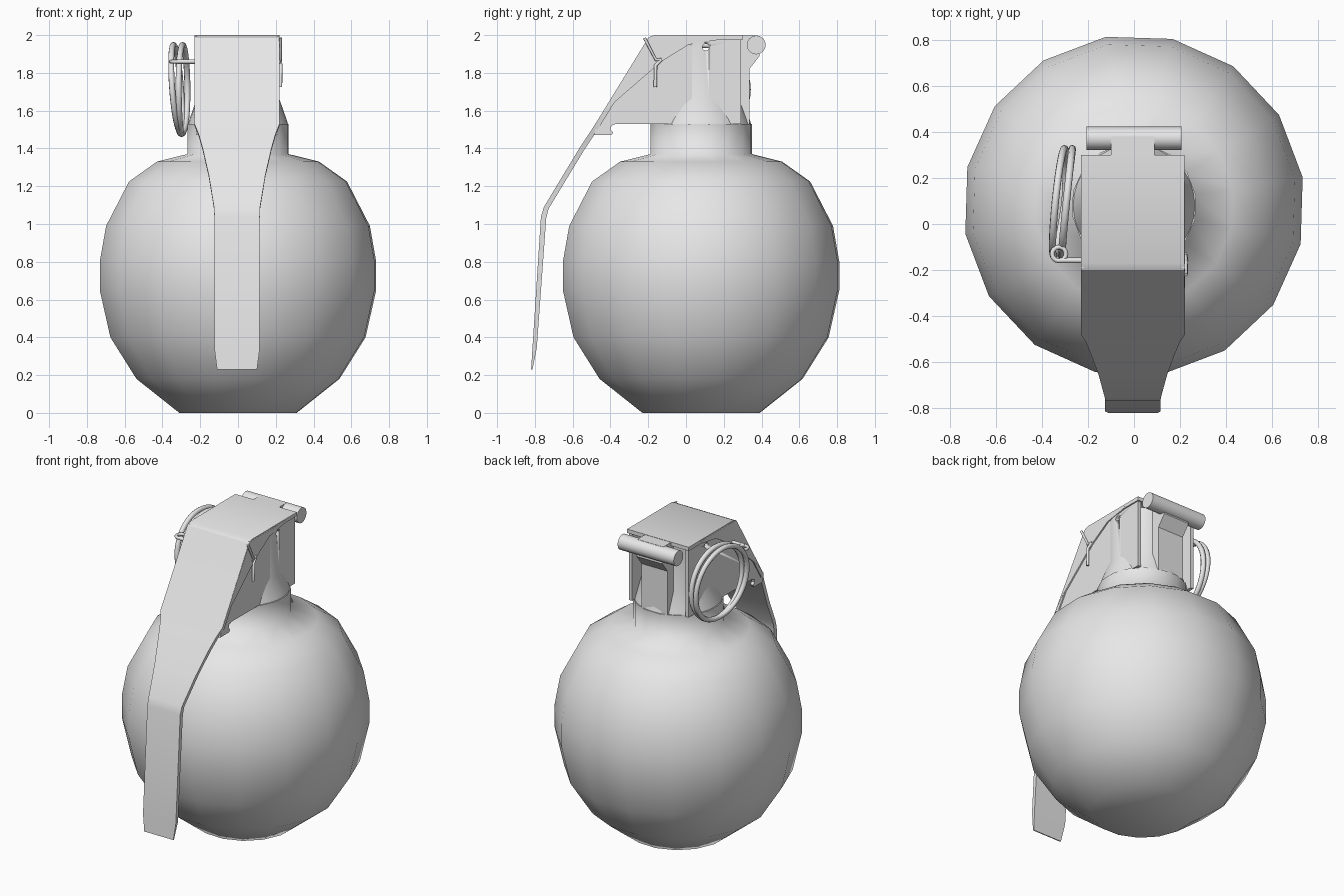
import bpy, bmesh, math
from math import sin, cos, pi, radians

cube = bpy.data.objects.get("Cube")
if cube:
    bpy.data.objects.remove(cube, do_unlink=True)

grey = bpy.data.materials.new("plain_grey")
grey.use_nodes = True
grey.diffuse_color = (0.8, 0.8, 0.8, 1)
grey.node_tree.nodes["Principled BSDF"].inputs["Base Color"].default_value = (0.8, 0.8, 0.8, 1)

CY = 0.08     # y of the body axis
LX = -0.005   # x of the lever's centre line


def select(ob):
    bpy.ops.object.select_all(action='DESELECT')
    ob.select_set(True)
    bpy.context.view_layer.objects.active = ob


def add_object(name, bm, angle=30):
    bmesh.ops.recalc_face_normals(bm, faces=bm.faces[:])
    me = bpy.data.meshes.new(name)
    bm.to_mesh(me)
    bm.free()
    me.materials.append(grey)
    ob = bpy.data.objects.new(name, me)
    bpy.context.collection.objects.link(ob)
    select(ob)
    bpy.ops.object.shade_smooth_by_angle(angle=radians(angle))
    return ob


def loft(name, rings, angle=30):
    """Bridge successive closed rings of points and cap both ends."""
    bm = bmesh.new()
    vs = [[bm.verts.new(p) for p in r] for r in rings]
    n = len(vs[0])
    for a, b in zip(vs, vs[1:]):
        for i in range(n):
            j = (i + 1) % n
            bm.faces.new((a[i], a[j], b[j], b[i]))
    bm.faces.new(vs[0])
    bm.faces.new(vs[-1])
    return add_object(name, bm, angle)


def lathe(name, profile, sides, phase=0, angle=30):
    """Turn an (r, z) profile about the body axis."""
    return loft(name, [[(r * cos(phase + 2 * pi * i / sides),
                         CY + r * sin(phase + 2 * pi * i / sides), z)
                        for i in range(sides)] for r, z in profile], angle)


def plate(name, outline, x0, x1):
    """Extrude a (y, z) outline along x."""
    return loft(name, [[(x, y, z) for y, z in outline] for x in (x0, x1)])


def wire(name, pts, radius, closed=False):
    cu = bpy.data.curves.new(name, 'CURVE')
    cu.dimensions = '3D'
    cu.bevel_depth = radius
    cu.bevel_resolution = 2
    cu.use_fill_caps = True
    sp = cu.splines.new('POLY')
    sp.points.add(len(pts) - 1)
    for p, c in zip(sp.points, pts):
        p.co = (*c, 1)
    sp.use_cyclic_u = closed
    cu.materials.append(grey)
    ob = bpy.data.objects.new(name, cu)
    bpy.context.collection.objects.link(ob)
    select(ob)
    bpy.ops.object.convert(target='MESH')
    bpy.ops.object.shade_smooth_by_angle(angle=radians(50))


# Round body with its neck
lathe("body", [(0.315, 0), (0.545, 0.18), (0.685, 0.4), (0.742, 0.65), (0.742, 0.8),
               (0.708, 0.99), (0.585, 1.225), (0.435, 1.33), (0.272, 1.37), (0.272, 1.53)],
      16, radians(9.5), 80)

# Fuze core with a flared skirt at its foot
core = lathe("fuze_core", [(0.264, 1.53), (0.26, 1.545), (0.218, 1.665), (0.218, 1.985)], 32)

# Side plates of the fuze housing, hooked at the front
side_outline = [(0.29, 1.53), (0.29, 1.985), (-0.18, 1.985), (-0.465, 1.54), (-0.49, 1.47),
                (-0.395, 1.47), (-0.385, 1.485), (-0.4, 1.5), (-0.395, 1.52), (-0.37, 1.53)]
flange_outline = [(0.184, 1.992), (0.16, 1.973), (0.015, 1.95), (-0.13, 1.86),
                  (-0.43, 1.60), (-0.48, 1.53), (-0.19, 1.992)]
drilled = [core]
for side, label in ((1, "left"), (-1, "right")):
    drilled.append(plate(label + "_housing_plate", side_outline,
                         LX + side * 0.195, LX + side * 0.217))
    plate(label + "_lever_flange", flange_outline, LX + side * 0.213, LX + side * 0.226)

# Small hole drilled across the housing
hole = plate("hole_cutter", [(0.105 + 0.018 * cos(i * pi / 6), 1.936 + 0.018 * sin(i * pi / 6))
                             for i in range(12)], -0.5, 0.5)
hole.hide_render = True
for ob in drilled:
    mod = ob.modifiers.new("hole", 'BOOLEAN')
    mod.operation = 'DIFFERENCE'
    mod.solver = 'EXACT'
    mod.object = hole
    select(ob)
    bpy.ops.object.modifier_apply(modifier="hole")
bpy.data.objects.remove(hole, do_unlink=True)

# Safety lever: (outer y, outer z, inner y, inner z, half width)
lever = [(0.30, 2.0, 0.30, 1.975, 0.225), (-0.17, 2.0, -0.16, 1.975, 0.225),
         (-0.20, 1.985, -0.18, 1.965, 0.225), (-0.48, 1.53, -0.455, 1.52, 0.225),
         (-0.515, 1.475, -0.49, 1.465, 0.203), (-0.565, 1.40, -0.54, 1.39, 0.182),
         (-0.65, 1.26, -0.625, 1.25, 0.15), (-0.752, 1.09, -0.728, 1.08, 0.122),
         (-0.768, 1.04, -0.74, 1.03, 0.12), (-0.813, 0.34, -0.79, 0.345, 0.12),
         (-0.82, 0.23, -0.813, 0.23, 0.106)]
loft("safety_lever", [[(LX - w, a, b), (LX + w, a, b), (LX + w, c, d), (LX - w, c, d)]
                      for a, b, c, d, w in lever])

# Rear post, hinge tab and hinge roll
plate("rear_post", [(0.2, 1.53), (0.335, 1.53), (0.335, 1.82), (0.39, 1.89),
                    (0.37, 1.98), (0.2, 1.98)], -0.1, 0.09)
plate("hinge_tab", [(0.28, 1.975), (0.38, 1.97), (0.38, 1.998), (0.28, 1.998)], -0.1, 0.09)
plate("hinge_roll", [(0.372 + 0.05 * cos(i * pi / 8), 1.948 + 0.05 * sin(i * pi / 8))
                     for i in range(16)], -0.205, 0.205)

# Pull ring: a split ring of two turns that spread apart at the top
ring = []
for i in range(96):
    t = 4 * pi * i / 96
    dy, dz = 0.232 * sin(t), -0.236 * cos(t)
    ring.append((-0.308 + 0.1 * dy - 0.04 * dz + 0.024 * sin(t / 2), 0.095 + dy, 1.712 + dz))
wire("pull_ring", ring, 0.016, True)

# Cotter pin: a shank across the housing, an eye on the ring and two bent legs
wire("pin_shank", [(-0.32, -0.158, 1.86), (0.225, -0.158, 1.86)], 0.012)
wire("pin_eye", [(-0.325 + 0.03 * cos(i * pi / 8), -0.13 + 0.03 * sin(i * pi / 8), 1.86)
                 for i in range(16)], 0.01, True)
wire("pin_leg_upper", [(0.222, -0.13, 1.87), (0.226, -0.16, 1.87), (0.226, -0.22, 1.985)], 0.008)
wire("pin_leg_lower", [(0.222, -0.13, 1.87), (0.227, -0.16, 1.84), (0.225, -0.163, 1.725)], 0.009)
